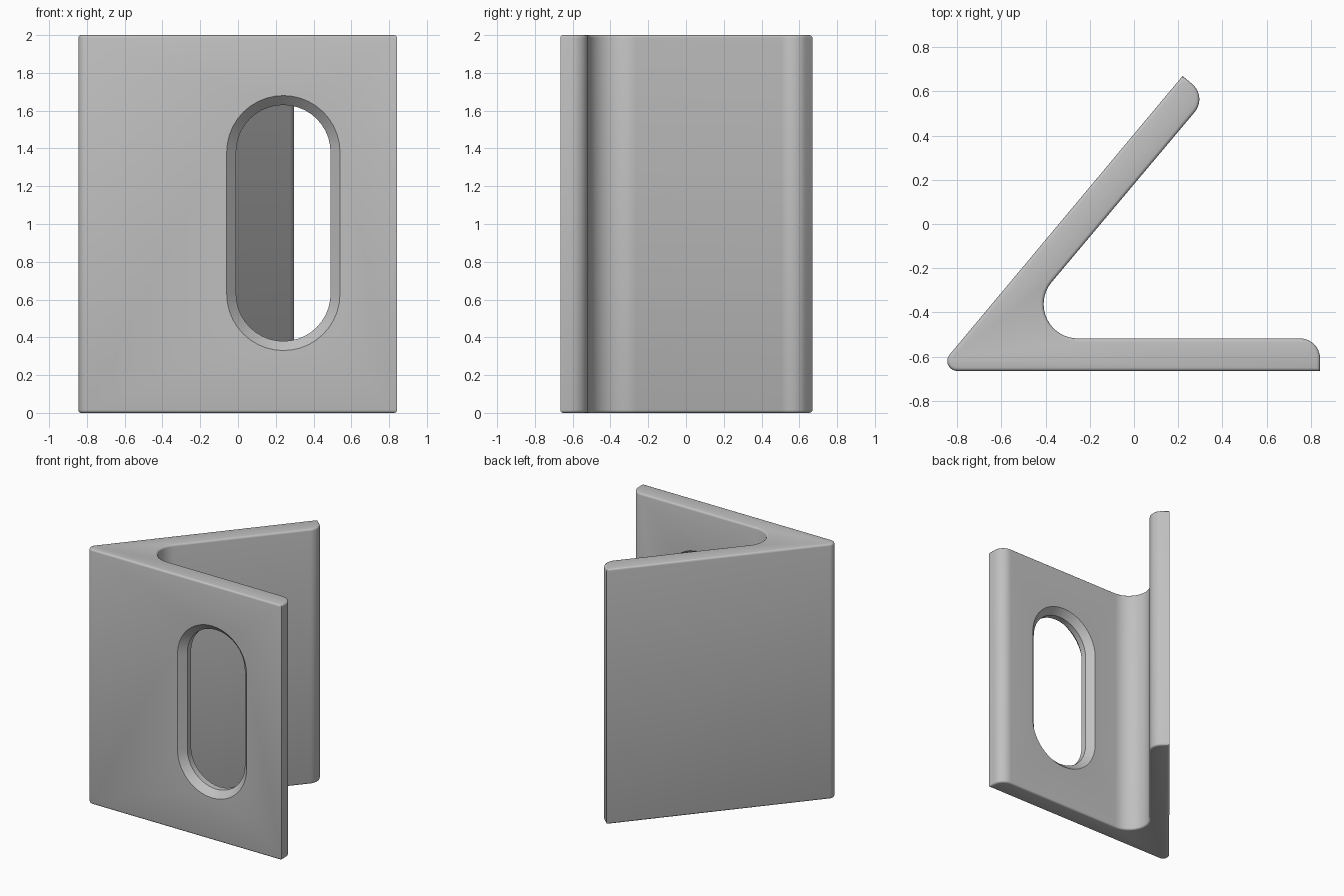
import bpy, bmesh, math
from mathutils import Vector

if "Cube" in bpy.data.objects:
    bpy.data.objects.remove(bpy.data.objects["Cube"])

HEIGHT = 2.0
LEG = math.radians(50)                                # angle between the two legs
ALONG = Vector((math.cos(LEG), math.sin(LEG)))        # direction of slanted leg
ACROSS = Vector((math.sin(LEG), -math.cos(LEG)))      # its outer-to-inner normal
THICK = 0.147
FRONT, BACK = -0.665, -0.665 + THICK                  # faces of the front plate


def arc(cx, cy, r, start, end, n=10):
    """Points of an arc, angles in degrees."""
    return [Vector((cx + r * math.cos(math.radians(start + (end - start) * i / n)),
                    cy + r * math.sin(math.radians(start + (end - start) * i / n))))
            for i in range(n + 1)]


def make_object(name, bm):
    bmesh.ops.recalc_face_normals(bm, faces=bm.faces)
    mesh = bpy.data.meshes.new(name)
    bm.to_mesh(mesh)
    bm.free()
    obj = bpy.data.objects.new(name, mesh)
    bpy.context.collection.objects.link(obj)
    return obj


def loft(rings):
    """Closed solid through rings of equal point count."""
    bm = bmesh.new()
    loops = [[bm.verts.new(p) for p in ring] for ring in rings]
    for a, b in zip(loops, loops[1:]):
        for i in range(len(a)):
            j = (i + 1) % len(a)
            bm.faces.new((a[i], a[j], b[j], b[i]))
    bm.faces.new(loops[0])
    bm.faces.new(loops[-1])
    return bm


# Bracket outline: front plate, inner fillet, slanted leg, rounded nose
tip = Vector((0.22, 0.67))
tip_r = 0.09
tip_centre = tip + ACROSS * (THICK - tip_r) - ALONG * tip_r
outline = [Vector((0.842, FRONT))]
outline += arc(0.842 - 0.09, BACK - 0.09, 0.09, 0, 90)
outline += arc(-0.254, BACK + 0.155, 0.155, 270, 140, 16)
outline += arc(tip_centre.x, tip_centre.y, tip_r, -40, 50)
outline += [tip]
outline += arc(-0.80, FRONT + 0.045, 0.045, 140, 270)

bm = loft([[(p.x, p.y, z) for p in outline] for z in (0, HEIGHT)])
# Softened top and bottom rims
rims = [e for e in bm.edges if abs(e.verts[0].co.z - e.verts[1].co.z) < 1e-6]
bmesh.ops.recalc_face_normals(bm, faces=bm.faces)
bmesh.ops.bevel(bm, geom=rims, offset=0.015, segments=3, profile=0.5, affect='EDGES')
bracket = make_object("angled_bracket", bm)

# Slot cutter, chamfered on both faces of the plate
def slot_ring(y, r):
    pts = arc(0.24, 1.005 + 0.375, r, 0, 180, 20) + arc(0.24, 1.005 - 0.375, r, 180, 360, 20)
    return [(p.x, y, p.y) for p in pts]

c, r, e = 0.05, 0.25, 0.01
cutter = make_object("slot_cutter", loft([
    slot_ring(FRONT - e, r + c + e), slot_ring(FRONT + c, r),
    slot_ring(BACK - c, r), slot_ring(BACK + e, r + c + e)]))
cutter.hide_render = True

cut = bracket.modifiers.new("slot", 'BOOLEAN')
cut.operation = 'DIFFERENCE'
cut.solver = 'EXACT'
cut.object = cutter
bpy.context.view_layer.objects.active = bracket
bracket.select_set(True)
bpy.ops.object.modifier_apply(modifier=cut.name)
bpy.data.objects.remove(cutter)

# Single grey finish
grey = bpy.data.materials.new("grey")
grey.diffuse_color = (0.53, 0.53, 0.53, 1)
grey.use_nodes = True
grey.node_tree.nodes["Principled BSDF"].inputs["Base Color"].default_value = grey.diffuse_color
bracket.data.materials.clear()
bracket.data.materials.append(grey)
bpy.ops.object.shade_smooth_by_angle(angle=math.radians(35))
